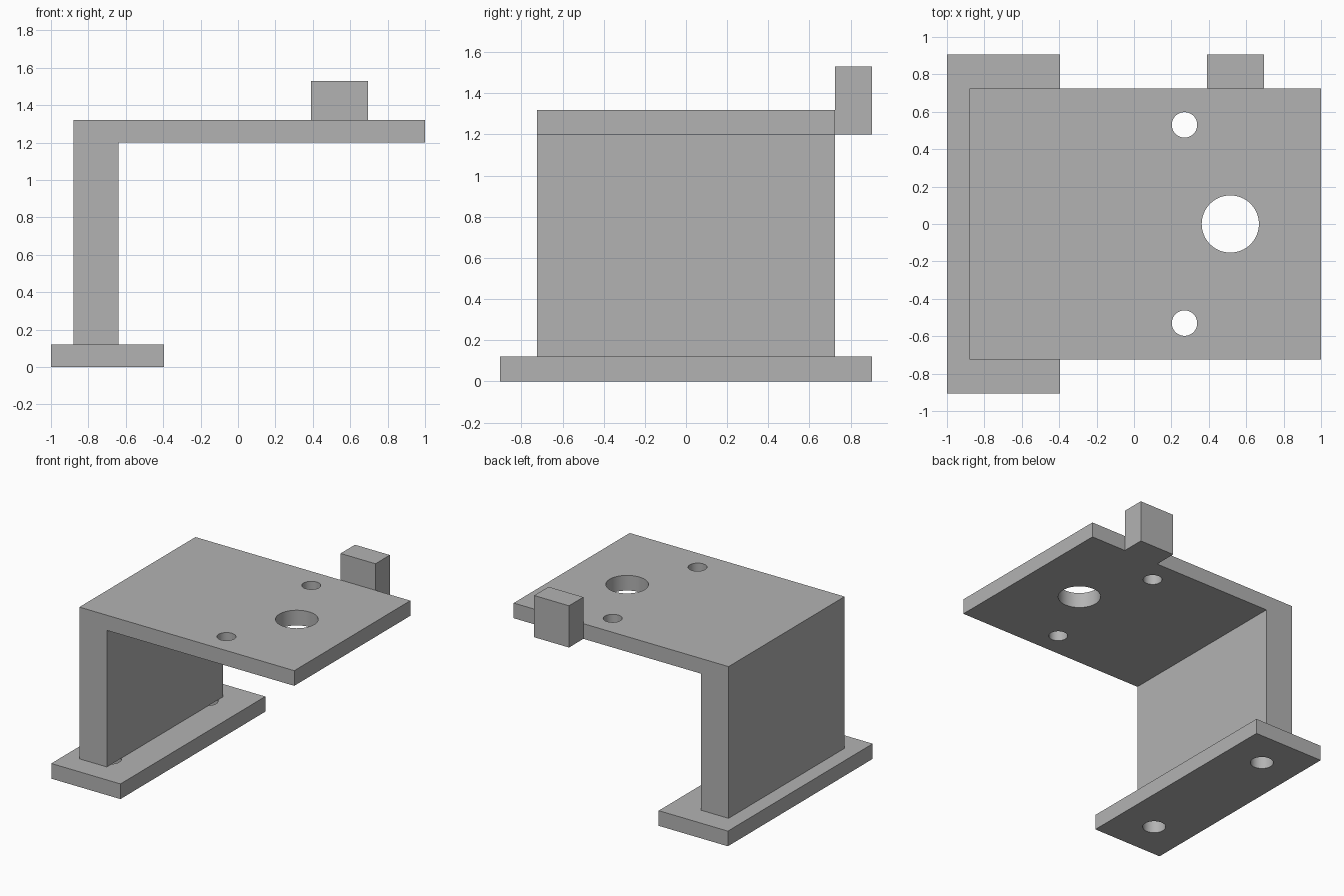
import bpy
import bmesh
from mathutils import Matrix, Vector

if "Cube" in bpy.data.objects:
    bpy.data.objects.remove(bpy.data.objects["Cube"], do_unlink=True)

GREY = (0.45, 0.45, 0.45, 1.0)
metal = bpy.data.materials.new("plain grey")
metal.use_nodes = True
metal.diffuse_color = GREY
metal.node_tree.nodes["Principled BSDF"].inputs["Base Color"].default_value = GREY

PLATE = 0.12          # plate thickness
SHELF_Z = 1.20        # underside of the top plate
HALF_W = 0.725        # half width of wall and top plate
HALF_BASE = 0.905     # half width of the foot


def finish(name, bm):
    """Turn a bmesh into a named object with the shared material."""
    bmesh.ops.recalc_face_normals(bm, faces=bm.faces)
    mesh = bpy.data.meshes.new(name)
    bm.to_mesh(mesh)
    bm.free()
    mesh.materials.append(metal)
    obj = bpy.data.objects.new(name, mesh)
    bpy.context.scene.collection.objects.link(obj)
    return obj


def box(name, low, high):
    low, high = Vector(low), Vector(high)
    bm = bmesh.new()
    bmesh.ops.create_cube(bm, size=1, matrix=Matrix.Translation((low + high) / 2)
                          @ Matrix.Diagonal((*(high - low), 1)))
    return finish(name, bm)


def extruded(name, outline, half):
    """Extrude an x-z outline symmetrically along y."""
    bm = bmesh.new()
    face = bm.faces.new([bm.verts.new((x, -half, z)) for x, z in outline])
    result = bmesh.ops.extrude_face_region(bm, geom=[face])
    verts = [v for v in result["geom"] if isinstance(v, bmesh.types.BMVert)]
    bmesh.ops.translate(bm, verts=verts, vec=(0, 2 * half, 0))
    return finish(name, bm)


def drill(obj, holes, z):
    """Cut vertical round holes, each given as x, y, radius."""
    bm = bmesh.new()
    for x, y, r in holes:
        bmesh.ops.create_cone(bm, cap_ends=True, segments=64, radius1=r, radius2=r,
                              depth=3 * PLATE, matrix=Matrix.Translation((x, y, z)))
    cutter = finish("hole_cutter", bm)
    cutter.hide_render = True
    mod = obj.modifiers.new("holes", "BOOLEAN")
    mod.operation = "DIFFERENCE"
    mod.solver = "EXACT"
    mod.object = cutter
    bpy.ops.object.select_all(action="DESELECT")
    bpy.context.view_layer.objects.active = obj
    obj.select_set(True)
    bpy.ops.object.modifier_apply(modifier=mod.name)
    bpy.data.objects.remove(cutter, do_unlink=True)
    bpy.ops.object.shade_smooth_by_angle(angle=0.5)


# Foot plate with two bolt holes
foot = box("foot_plate", (-1, -HALF_BASE, 0), (-0.395, HALF_BASE, PLATE))
drill(foot, [(-0.6975, s * 0.605, 0.083) for s in (-1, 1)], PLATE / 2)

# Upright wall and top plate as one bent profile
top = SHELF_Z + PLATE
bracket = extruded("wall_and_top_plate", [
    (-0.88, PLATE), (-0.64, PLATE), (-0.64, SHELF_Z),
    (1, SHELF_Z), (1, top), (-0.88, top)], HALF_W)
drill(bracket, [(0.515, 0, 0.153)] + [(0.27, s * 0.53, 0.068) for s in (-1, 1)],
      SHELF_Z + PLATE / 2)

# Stop block on the back edge of the top plate
box("stop_block", (0.39, HALF_W, SHELF_Z), (0.695, HALF_BASE, 1.53))
